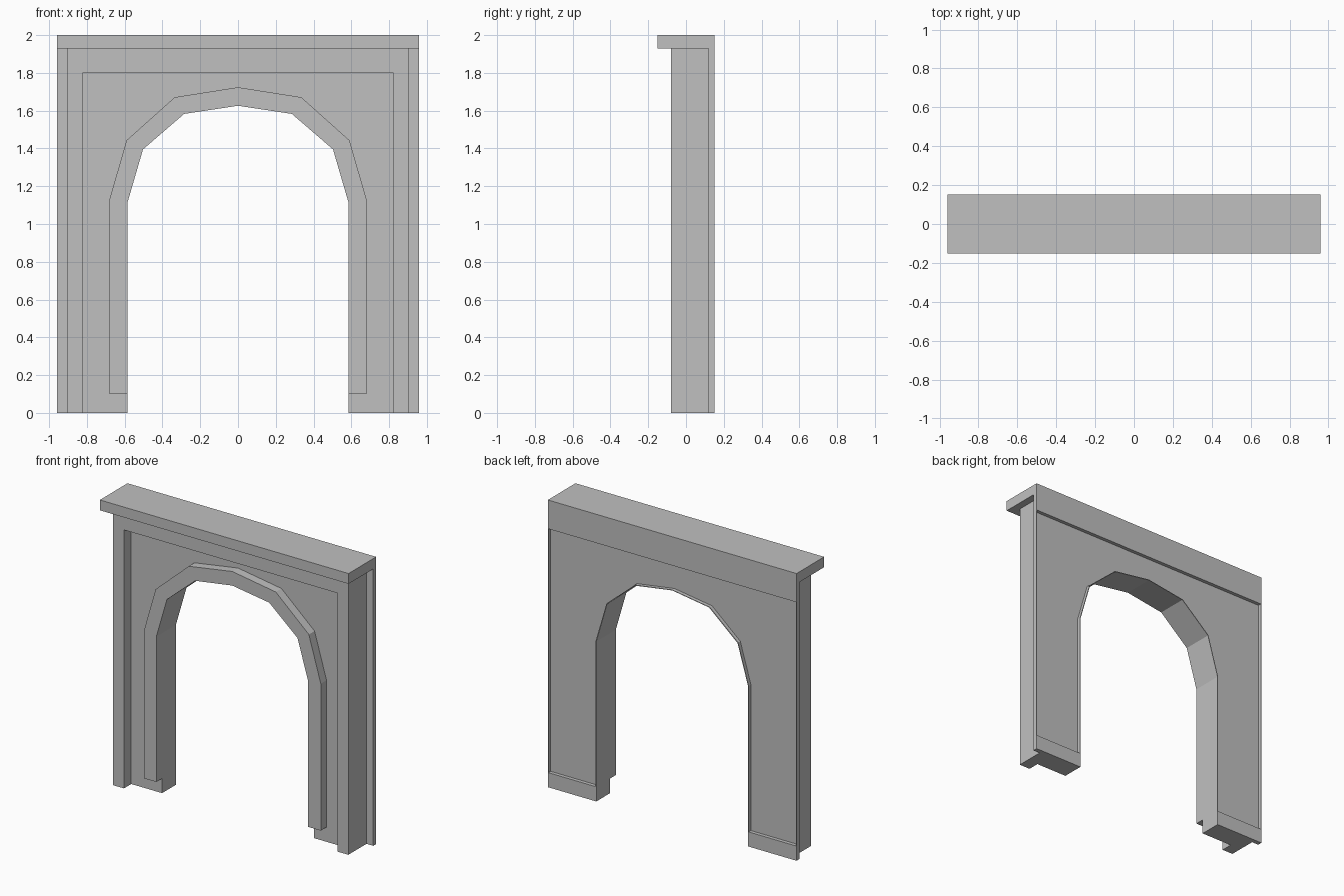
import bpy
import bmesh

if "Cube" in bpy.data.objects:
    bpy.data.objects.remove(bpy.data.objects["Cube"])

stone = bpy.data.materials.new("grey_stone")
stone.diffuse_color = (0.53, 0.53, 0.53, 1)
stone.use_nodes = True
stone.node_tree.nodes["Principled BSDF"].inputs["Base Color"].default_value = stone.diffuse_color

# Main sizes
W, FRAME_W, FRAME_IN = 0.958, 0.906, 0.823
FRONT, BACK, PLATE = -0.08, 0.152, 0.127
CAP_Z, HEAD_Z, BASE_Z, TOP = 1.928, 1.80, 0.102, 2.0
LIP, SKIN = 0.004, 0.12
# Right half of the arch opening and of the trim's outer edge
INNER = [(0.585, 1.114), (0.503, 1.395), (0.285, 1.583)]
OUTER = [(0.682, 1.125), (0.59, 1.443), (0.335, 1.671)]


def arch(half, crown, foot):
    """Full arch line from left foot over the crown to right foot."""
    right = [(0, crown)] + half[::-1] + [(half[0][0], foot)]
    return [(-x, z) for x, z in right[:0:-1]] + right


def band(name, inner, outer, y0, y1):
    """Solid between two matching open lines in XZ, from y0 to y1."""
    bm = bmesh.new()
    rings = []
    for a, b in zip(inner, outer):
        rings.append([bm.verts.new((p[0], y, p[1]))
                      for p, y in ((a, y0), (b, y0), (b, y1), (a, y1))])
    for r, s in zip(rings, rings[1:]):
        for i in range(4):
            j = (i + 1) % 4
            bm.faces.new((r[i], r[j], s[j], s[i]))
    bm.faces.new(rings[0])
    bm.faces.new(rings[-1][::-1])
    return finish(name, bm)


def slab(name, outline, y0, y1):
    """Outline in XZ extruded from y0 to y1."""
    bm = bmesh.new()
    face = bm.faces.new([bm.verts.new((x, y0, z)) for x, z in outline])
    new = bmesh.ops.extrude_face_region(bm, geom=[face])["geom"]
    bmesh.ops.translate(bm, vec=(0, y1 - y0, 0),
                        verts=[v for v in new if isinstance(v, bmesh.types.BMVert)])
    return finish(name, bm)


def box(name, x0, x1, y0, y1, z0, z1):
    return slab(name, [(x0, z0), (x1, z0), (x1, z1), (x0, z1)], y0, y1)


def finish(name, bm):
    bmesh.ops.recalc_face_normals(bm, faces=bm.faces)
    mesh = bpy.data.meshes.new(name)
    bm.to_mesh(mesh)
    bm.free()
    mesh.materials.append(stone)
    obj = bpy.data.objects.new(name, mesh)
    bpy.context.collection.objects.link(obj)
    return obj


def wall_outline(w):
    return arch(INNER, 1.626, 0) + [(w, 0), (w, CAP_Z), (-w, CAP_Z), (-w, 0)]


# Wall with the arched opening, and the wider thin plate behind it
slab("wall", wall_outline(FRAME_W), 0, SKIN)
slab("back_plate", wall_outline(W), SKIN, PLATE)

# Raised square frame on the front
slab("front_frame", [(-FRAME_W, 0), (-FRAME_IN, 0), (-FRAME_IN, HEAD_Z), (FRAME_IN, HEAD_Z),
                     (FRAME_IN, 0), (FRAME_W, 0), (FRAME_W, CAP_Z), (-FRAME_W, CAP_Z)], FRONT, 0)

# Raised trim around the arch
band("arch_trim", arch(INNER, 1.626, BASE_Z), arch(OUTER, 1.724, BASE_Z), -0.063, 0)

# Overhanging cap and the band below it on the back
box("cap", -W, W, -BACK, BACK, CAP_Z, TOP)
box("back_header", -W, W, PLATE, BACK, HEAD_Z, CAP_Z)

# Back plinths and thin outer lips on both sides
for side, s in (("left", -1), ("right", 1)):
    x0, x1 = sorted((s * INNER[0][0], s * W))
    box(side + "_back_plinth", x0, x1, PLATE, BACK, 0, BASE_Z)
    x0, x1 = sorted((s * (W - LIP), s * W))
    box(side + "_back_lip", x0, x1, PLATE, BACK, BASE_Z, HEAD_Z)

# Thin lip around the opening on the back
lip = [(x + LIP, z + LIP) for x, z in INNER]
band("opening_back_lip", arch(INNER, 1.626, BASE_Z), arch(lip, 1.626 + LIP, BASE_Z), PLATE, BACK)
